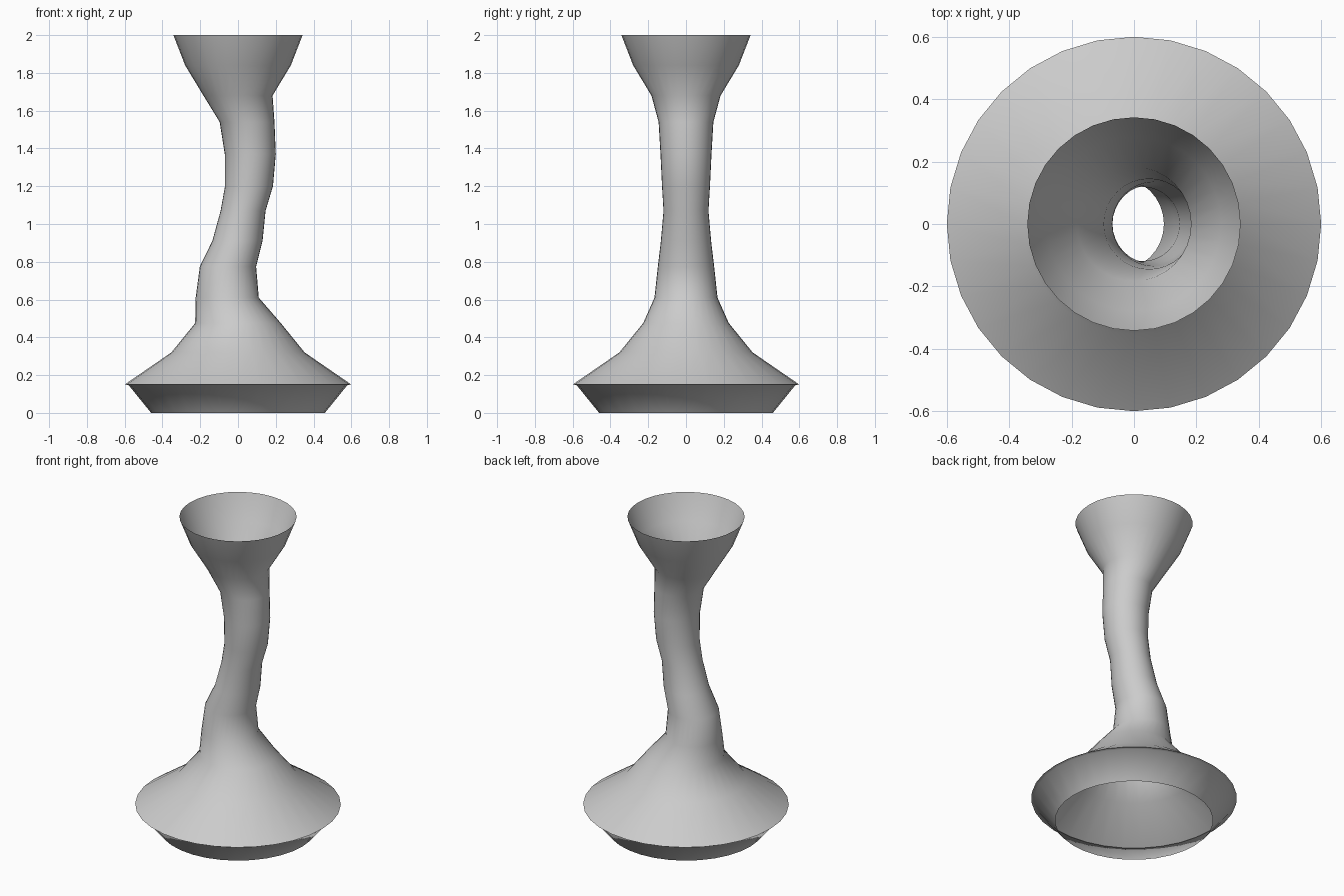
import bpy, bmesh
from math import cos, sin, tau, radians

if "Cube" in bpy.data.objects:
    bpy.data.objects.remove(bpy.data.objects["Cube"])

SIDES = 32

# Rings from foot to mouth: (height, centre x, radius)
RINGS = [
    (0.0, 0, 0.46), (0.148, 0, 0.58), (0.15, 0, 0.60),
    (0.32, 0, 0.353), (0.475, 0, 0.227), (0.61, -0.057, 0.167),
    (0.775, -0.053, 0.149), (0.91, -0.003, 0.133), (1.07, 0.027, 0.119),
    (1.20, 0.058, 0.127), (1.37, 0.065, 0.135), (1.54, 0.048, 0.145),
    (1.68, 0, 0.183), (1.84, 0, 0.28), (2.0, 0, 0.342),
]

# Open, wavy-necked vase shell lofted through the rings
bm = bmesh.new()
loops = [[bm.verts.new((cx + r * cos(tau * i / SIDES), r * sin(tau * i / SIDES), z))
          for i in range(SIDES)] for z, cx, r in RINGS]
for low, high in zip(loops, loops[1:]):
    for i in range(SIDES):
        j = (i + 1) % SIDES
        bm.faces.new((low[i], low[j], high[j], high[i]))

mesh = bpy.data.meshes.new("vase")
bm.to_mesh(mesh)
bm.free()
vase = bpy.data.objects.new("vase", mesh)
bpy.context.collection.objects.link(vase)

# Smooth walls with a sharp lip around the foot
bpy.context.view_layer.objects.active = vase
vase.select_set(True)
bpy.ops.object.shade_smooth_by_angle(angle=radians(60))
